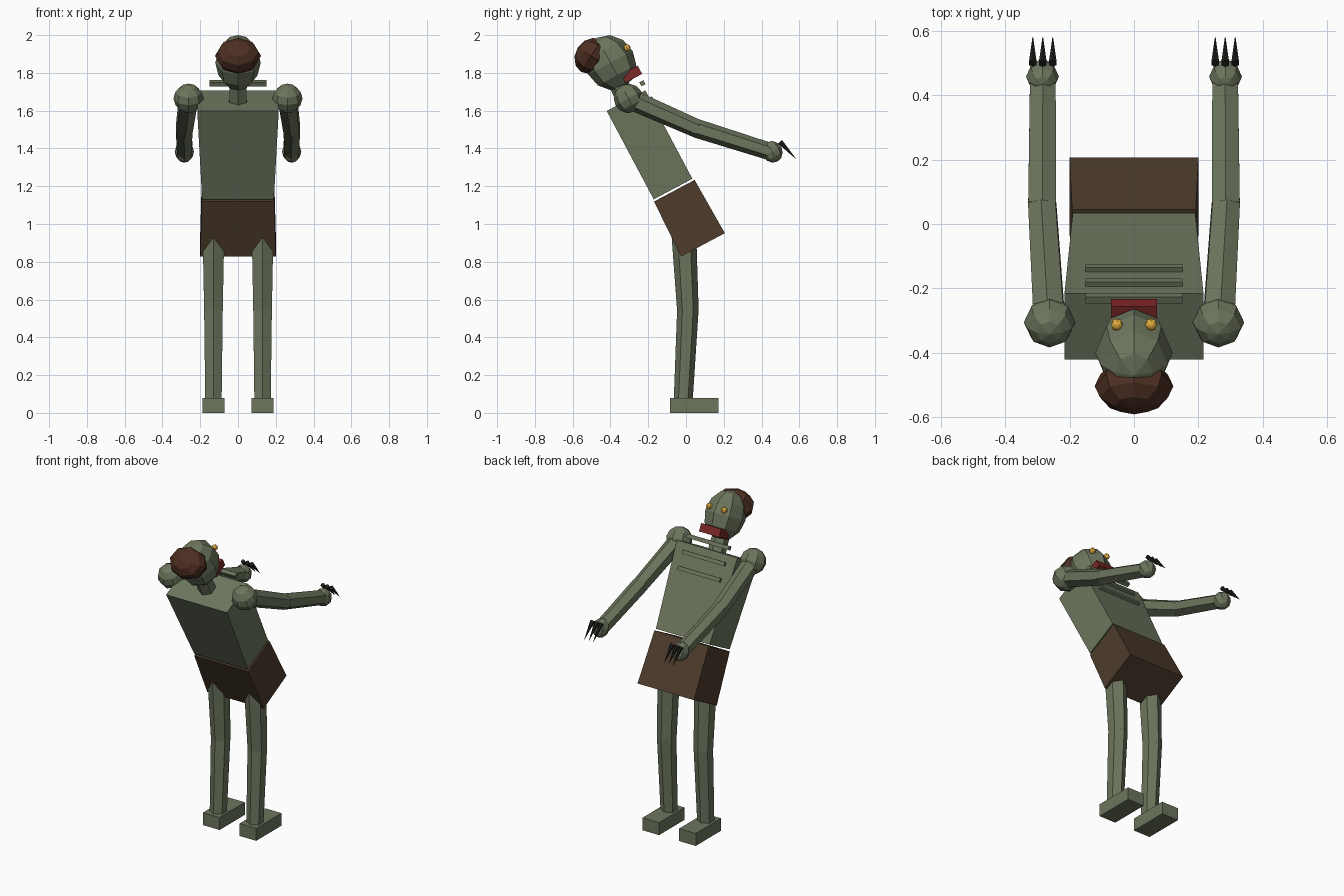
import bpy, bmesh
from math import radians
from mathutils import Matrix, Vector

if "Cube" in bpy.data.objects:
    bpy.data.objects.remove(bpy.data.objects["Cube"])

LEAN = radians(28)          # the whole upper body tips back


def material(name, rgb):
    m = bpy.data.materials.new(name)
    m.diffuse_color = (*rgb, 1)
    m.use_nodes = True
    m.node_tree.nodes["Principled BSDF"].inputs["Base Color"].default_value = m.diffuse_color
    return m


SKIN = material("skin", (0.15, 0.18, 0.11))
CLOTH = material("cloth", (0.075, 0.045, 0.025))
HAIR = material("hair", (0.075, 0.028, 0.016))
RED = material("jaw_red", (0.20, 0.02, 0.02))
YELLOW = material("eye_yellow", (0.75, 0.42, 0.05))
DARK = material("claw_dark", (0.015, 0.013, 0.012))


def finish(name, bm, mat, matrix):
    bmesh.ops.transform(bm, matrix=matrix, verts=bm.verts)
    bmesh.ops.recalc_face_normals(bm, faces=bm.faces)
    me = bpy.data.meshes.new(name)
    bm.to_mesh(me)
    bm.free()
    me.materials.append(mat)
    ob = bpy.data.objects.new(name, me)
    bpy.context.collection.objects.link(ob)
    return ob


def place(center, tilt):
    return Matrix.Translation(center) @ Matrix.Rotation(tilt, 4, 'X')


def box(name, center, size, mat, tilt=0.0, top=(1, 1)):
    """Box, optionally tipped back and tapered at its top."""
    bm = bmesh.new()
    bmesh.ops.create_cube(bm, size=1)
    for v in bm.verts:
        k = top if v.co.z > 0 else (1, 1)
        v.co = Vector((v.co.x * size[0] * k[0], v.co.y * size[1] * k[1], v.co.z * size[2]))
    return finish(name, bm, mat, place(center, tilt))


def ball(name, center, radii, mat, tilt=0.0, seg=8, rings=6):
    bm = bmesh.new()
    bmesh.ops.create_uvsphere(bm, u_segments=seg, v_segments=rings, radius=1)
    return finish(name, bm, mat, place(center, tilt) @ Matrix.Diagonal((*radii, 1)))


def limb(name, a, b, r1, r2, mat, seg=6):
    """Tapered prism from a to b."""
    a, b = Vector(a), Vector(b)
    d = b - a
    bm = bmesh.new()
    bmesh.ops.create_cone(bm, cap_ends=True, segments=seg, radius1=r1, radius2=r2, depth=d.length)
    rot = Vector((0, 0, 1)).rotation_difference(d).to_matrix().to_4x4()
    return finish(name, bm, mat, Matrix.Translation((a + b) / 2) @ rot)


# Torso and shorts
box("torso", (0, -0.193, 1.419), (0.38, 0.232, 0.53), SKIN, LEAN, (1.135, 1))
box("shorts", (0, 0.014, 1.033), (0.40, 0.262, 0.324), CLOTH, LEAN, (0.96, 0.93))

# Ribs
for i in range(3):
    box(f"rib_{i + 1}", (0, -0.231 + 0.0455 * i, 1.745 - 0.0855 * i),
        (0.30, 0.024, 0.024), SKIN, LEAN)

# Neck and head
limb("neck", (0, -0.29, 1.61), (0, -0.366, 1.76), 0.055, 0.05, SKIN)
ball("head", (0, -0.40, 1.854), (0.12, 0.133, 0.15), SKIN, LEAN)
ball("hair", (0, -0.503, 1.89), (0.122, 0.10, 0.083), HAIR, radians(57))
box("jaw", (0, -0.288, 1.793), (0.142, 0.10, 0.05), RED, LEAN)

# Paired parts
for side, s in (("left", -1), ("right", 1)):
    ball(f"{side}_eye", (s * 0.053, -0.312, 1.932), (0.019, 0.019, 0.019), YELLOW, LEAN)

    # Arm reaching forward
    shoulder = (s * 0.262, -0.305, 1.665)
    elbow = (s * 0.285, 0.07, 1.50)
    wrist = (s * 0.283, 0.44, 1.385)
    ball(f"{side}_shoulder", shoulder, (0.08, 0.078, 0.078), SKIN, LEAN)
    limb(f"{side}_upper_arm", shoulder, elbow, 0.055, 0.049, SKIN)
    limb(f"{side}_forearm", (s * 0.285, 0.06, 1.505), wrist, 0.05, 0.046, SKIN)
    ball(f"{side}_hand", (s * 0.284, 0.457, 1.382), (0.051, 0.054, 0.058), SKIN, LEAN)
    for i in (-1, 0, 1):
        x = s * 0.283 + 0.031 * i
        limb(f"{side}_claw_{i + 2}", (x, 0.498, 1.435), (x, 0.58, 1.347), 0.014, 0.001, DARK)

    # Leg and foot
    limb(f"{side}_thigh", (s * 0.13, -0.012, 0.96), (s * 0.13, 0.010, 0.54), 0.066, 0.057, SKIN)
    limb(f"{side}_shin", (s * 0.13, 0.010, 0.55), (s * 0.13, -0.015, 0.06), 0.057, 0.05, SKIN)
    box(f"{side}_foot", (s * 0.13, 0.043, 0.04), (0.118, 0.256, 0.08), SKIN)
